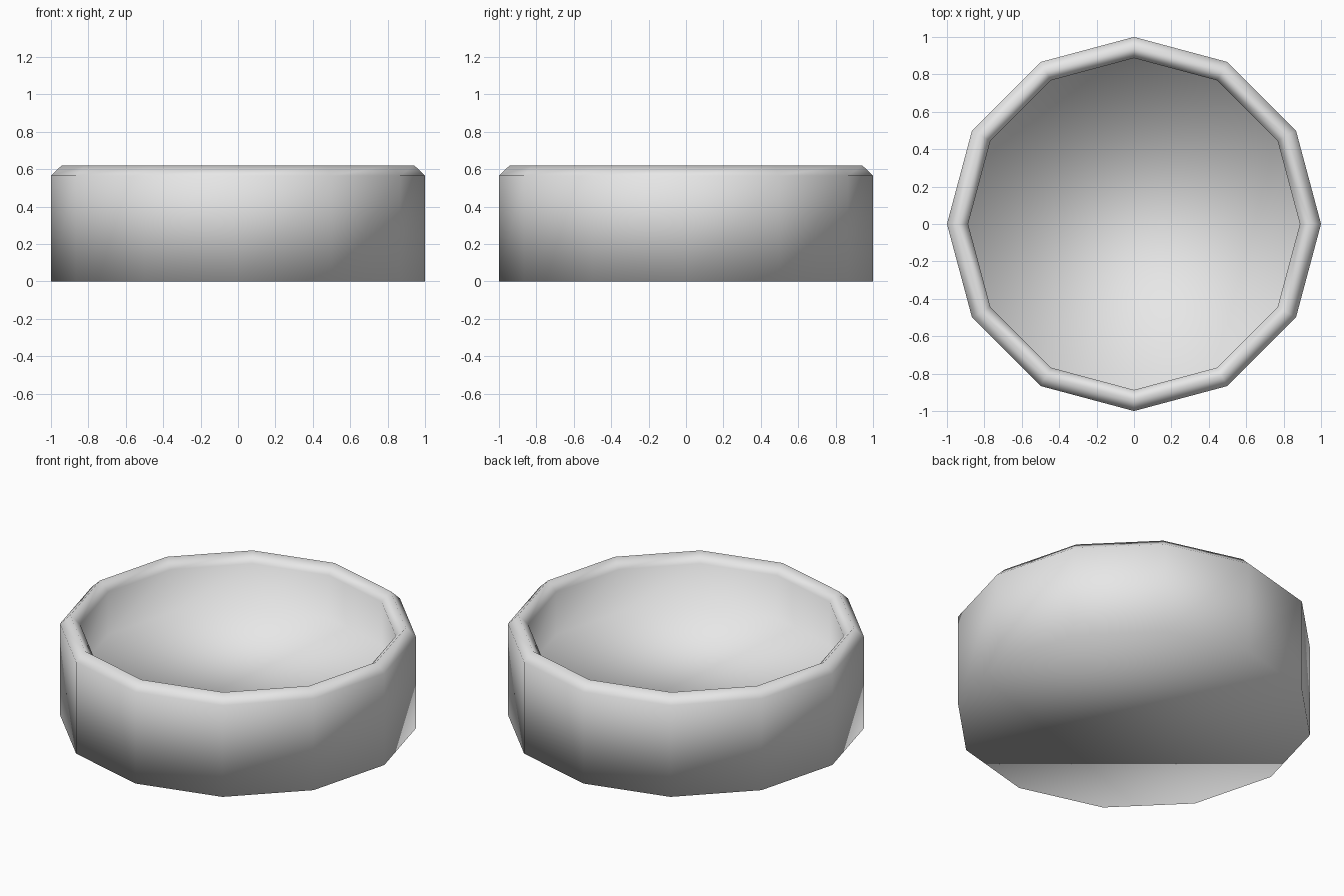
import bpy, bmesh, math

SIDES = 12

default_cube = bpy.data.objects.get("Cube")
if default_cube:
    bpy.data.objects.remove(default_cube, do_unlink=True)

# Single plain grey material
grey = bpy.data.materials.new("light_grey")
grey.use_nodes = True
colour = (0.8, 0.8, 0.8, 1)
grey.diffuse_color = colour
grey.node_tree.nodes["Principled BSDF"].inputs["Base Color"].default_value = colour

# Cross-section (radius, height): outer foot, outer rim, ridge, inner rim, inner floor
PROFILE = [(1, 0), (1, 0.565), (0.943, 0.62), (0.887, 0.565), (0.887, 0.3)]


def ring(bm, radius, height):
    """One polygon of vertices, with corners on the main axes."""
    angles = [math.tau * i / SIDES for i in range(SIDES)]
    return [bm.verts.new((radius * math.cos(a), radius * math.sin(a), height)) for a in angles]


# Walls and rounded rim
bm = bmesh.new()
rings = [ring(bm, r, z) for r, z in PROFILE]
for low, high in zip(rings, rings[1:]):
    for i in range(SIDES):
        j = (i + 1) % SIDES
        bm.faces.new((low[i], low[j], high[j], high[i]))

# Flat underside and inner floor
bm.faces.new(rings[0][::-1])
bm.faces.new(rings[-1])

# The whole body is shaded smooth
for face in bm.faces:
    face.smooth = True
bmesh.ops.recalc_face_normals(bm, faces=bm.faces)

mesh = bpy.data.meshes.new("bowl")
bm.to_mesh(mesh)
bm.free()
mesh.materials.append(grey)
bowl = bpy.data.objects.new("bowl", mesh)
bpy.context.collection.objects.link(bowl)
